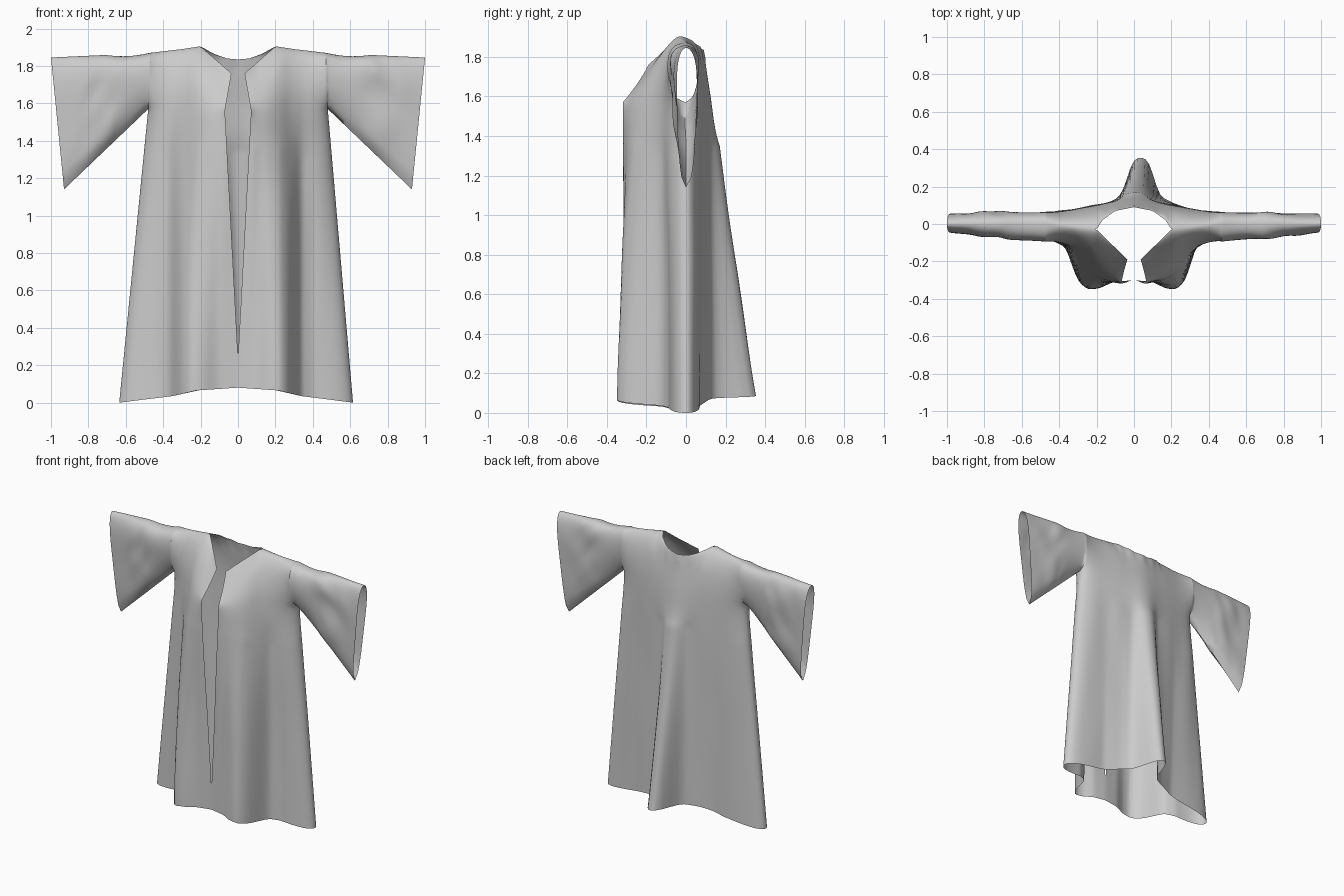
import bpy, bmesh, math
from mathutils import Vector, noise

if "Cube" in bpy.data.objects:
    bpy.data.objects.remove(bpy.data.objects["Cube"])

def lin(pts, x):
    if x <= pts[0][0]:
        return pts[0][1]
    for (a, p), (b, q) in zip(pts, pts[1:]):
        if x <= b:
            return p + (q - p) * (x - a) / (b - a)
    return pts[-1][1]

def smooth(pts, x):
    # smoothed interpolation: average of the polyline over a small window
    return sum(lin(pts, abs(x + d * 0.006)) * w for d, w in
               ((-3, 1), (-2, 2), (-1, 3), (0, 4), (1, 3), (2, 2), (3, 1))) / 16

def mix(a, b, t):
    return a + (b - a) * t

ARM_Z = 1.58
# depth profiles (x, y): hem, chest and shoulder line
FRONT_HEM = [(0, -.30), (.1, -.31), (.17, -.345), (.225, -.35), (.27, -.31), (.30, -.23),
             (.33, -.125), (.40, -.09), (.65, -.08)]
FRONT_CHEST = [(0, -.315), (.08, -.32), (.15, -.29), (.22, -.24), (.28, -.165), (.35, -.115), (.5, -.10)]
FRONT_TOP = [(.035, -.19), (.2, -.03), (.47, 0)]
BACK_HEM = [(0, .357), (.035, .345), (.06, .29), (.085, .20), (.11, .145), (.18, .11), (.3, .07), (.65, .07)]
BACK_CHEST = [(0, .142), (.05, .136), (.1, .118), (.2, .10), (.35, .08), (.5, .07)]
BACK_TOP = [(0, .09), (.1, .07), (.17, .02), (.2, -.03), (.47, 0)]
# top outlines (x, z), opening edge (z, x) and hem (u, z)
FRONT_LINE = [(.035, 1.77), (.2, 1.915), (.3, 1.9), (.47, 1.88)]
BACK_LINE = [(0, 1.845), (.06, 1.85), (.13, 1.875), (.2, 1.915), (.3, 1.9), (.47, 1.88)]
OPENING = [(.25, 0), (1.57, .07), (1.77, .035)]
FRONT_FOOT = [(0, .09), (.35, .075), (.55, .045), (1, .01)]
BACK_FOOT = [(0, .1), (.3, .08), (.55, .045), (1, .01)]

NU, LOW, UP, ARM = 48, 60, 22, 30
US = [math.sin(math.pi / 2 * i / NU) for i in range(NU + 1)]
SS = [math.sin(math.pi / 2 * j / UP) for j in range(UP + 1)]

def tube(s, front, q):
    # half thickness of the flat teardrop sleeve, q runs from armpit to cuff
    h = mix(-.12, -.053, q) if front else mix(.08, .063, q)
    return h * math.sqrt(max(0, 1 - abs(2 * s - 1) ** 4)) * (.6 + .4 * s)

def body_point(u, row, side, front):
    hem_x = .615 if side > 0 else .635
    edge = math.sqrt(max(0, 1 - u ** 7))
    hem_z = lin(FRONT_FOOT if front else BACK_FOOT, u)
    if row <= LOW:
        t, s = row / LOW, 0
        z = mix(hem_z, ARM_Z, t)
        outer = mix(hem_x, .48, t)
    else:
        t, s = 1, SS[row - LOW]
        outer = mix(.48, .47, s)
        z = mix(ARM_Z, lin(FRONT_LINE if front else BACK_LINE,
                           .47 * u + (.035 * max(0, 1 - u / .4) if front else 0)), s)
    x = outer * u
    if front:
        x += lin(OPENING, z) * max(0, 1 - u / .4)
        hx = x / (1.0 if side > 0 else 1.1)
        hem, chest, top = smooth(FRONT_HEM, hx), smooth(FRONT_CHEST, x), lin(FRONT_TOP, x)
        low = mix(hem, chest, t ** 1.6)
    else:
        # the rear pleat sits a little right of centre at the hem
        hx = abs(x * side - .035 * (1 - t))
        hem, chest, top = smooth(BACK_HEM, hx), smooth(BACK_CHEST, x), lin(BACK_TOP, x)
        low = mix(hem, chest, t ** .95)
    low += .01 * noise.noise(Vector((x * side * 7, 3 if front else 8, z * 1.3))) * math.sin(math.pi * t * .8)
    k = min(1, max(0, (x - .1) / .28)) if front else min(1, max(0, (x - .05) / .15))
    g = mix(s, 1 - math.sqrt(max(0, 1 - s * s)), k)
    y = edge * mix(low, top, g) + (1 - edge) * tube(s, front, 0)
    return Vector((x * side, y, z))

def sleeve_point(q, j, side, front):
    s = SS[j]
    x = mix(mix(.48, .47, s), mix(.93, 1.0, s), q)
    z = mix(mix(ARM_Z, 1.88, s), mix(1.15, 1.855, s), q)
    z -= .012 * s ** 4 * math.sin(math.pi * min(1, q * 2.2))
    y = tube(s, front, q)
    # soft wrinkles that fade out at the cuff and armpit seam
    w = noise.noise(Vector((x * 9 + z * 5, 1 if front else 6, z * 4 - x * 3 + side)))
    y *= 1 + .25 * w * math.sin(math.pi * q)
    return Vector((x * side, y, z))

def sheet(bm, cols, rows, fn, flip):
    g = [[bm.verts.new(fn(i, j)) for j in range(rows + 1)] for i in range(cols + 1)]
    for i in range(cols):
        for j in range(rows):
            f = [g[i][j], g[i + 1][j], g[i + 1][j + 1], g[i][j + 1]]
            bm.faces.new(f[::-1] if flip else f)

# robe: front panels, back panel and sleeves welded along their seams
bm = bmesh.new()
for side in (1, -1):
    for front in (True, False):
        flip = (side > 0) != front
        sheet(bm, NU, LOW + UP, lambda i, j: body_point(US[i], j, side, front), flip)
        sheet(bm, ARM, UP, lambda i, j: sleeve_point(i / ARM, j, side, front), flip)
bmesh.ops.remove_doubles(bm, verts=bm.verts, dist=.0004)

# relax the cloth depth around the armholes and across the chest
soft = []
for v in bm.verts:
    x, z = abs(v.co.x), v.co.z
    if v.is_boundary or z < 1.3:
        continue
    # strength fades smoothly away from the armhole and the chest line
    arm = max(0, 1 - abs(x - .48) / .2)
    chest = max(0, 1 - abs(z - ARM_Z) / .22) if x < .5 else 0
    near = [(e.other_vert(v), 1 / max(e.calc_length(), .004)) for e in v.link_edges]
    soft.append((v, min(.7, 1.4 * max(arm * min(1, (z - 1.3) * 5), chest)), near,
                 sum(w for _, w in near)))
for _ in range(45):
    moved = [sum(o.co.y * w for o, w in near) / total for _, _, near, total in soft]
    for (v, k, _, _), y in zip(soft, moved):
        v.co.y = mix(v.co.y, y, k)

mesh = bpy.data.meshes.new("robe")
bm.to_mesh(mesh)
bm.free()
robe = bpy.data.objects.new("robe", mesh)
bpy.context.collection.objects.link(robe)

# stand on the ground, smooth shading
low = min(v.co.z for v in mesh.vertices)
for v in mesh.vertices:
    v.co.z -= low
bpy.context.view_layer.objects.active = robe
robe.select_set(True)
bpy.ops.object.shade_smooth_by_angle(angle=math.radians(80))
